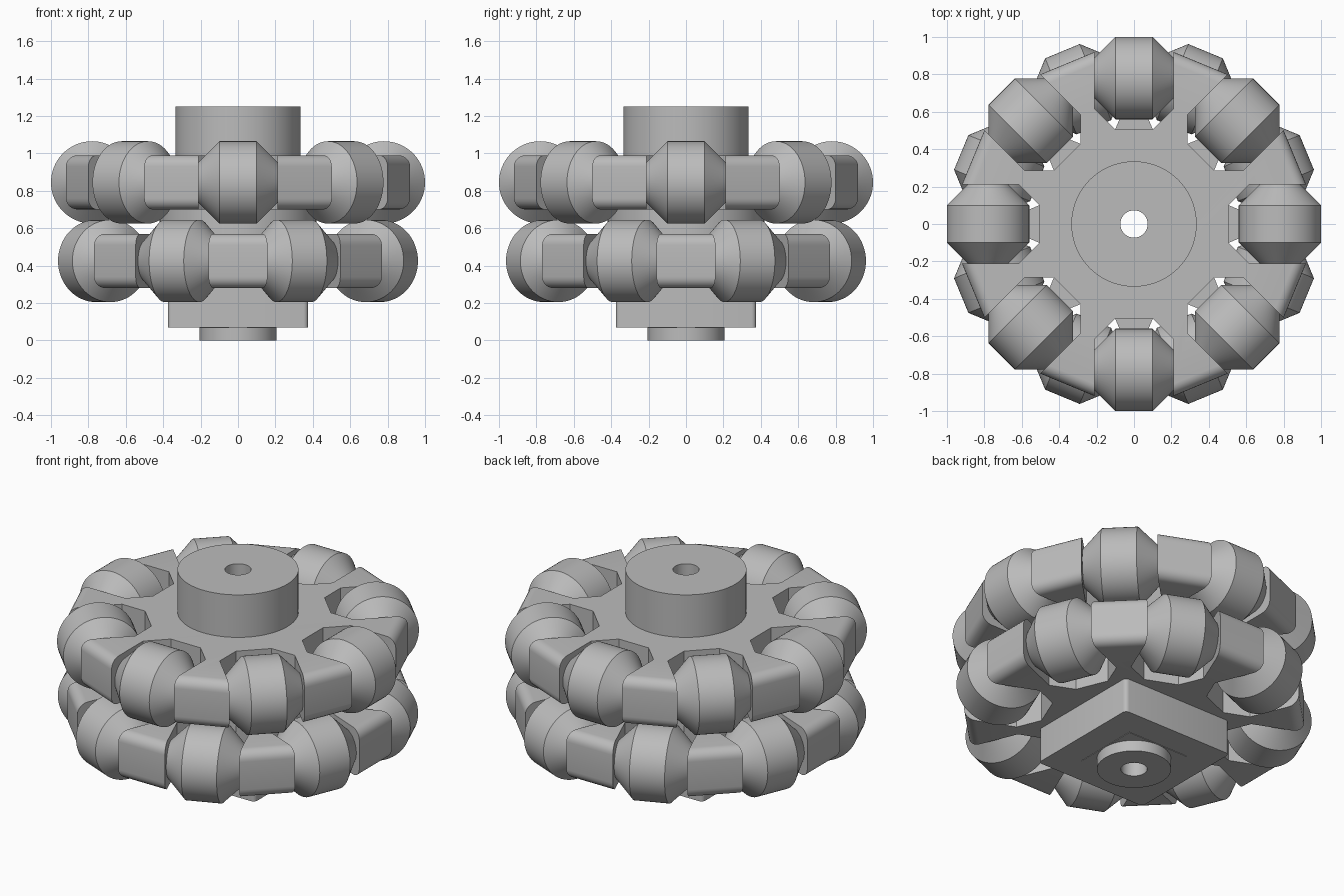
import bpy, bmesh, math
from mathutils import Matrix, Vector

old = bpy.data.objects.get("Cube")
if old:
    bpy.data.objects.remove(old, do_unlink=True)

grey = bpy.data.materials.new("plain grey")
grey.use_nodes = True
COLOUR = (0.5, 0.5, 0.5, 1)
grey.diffuse_color = COLOUR
grey.node_tree.nodes["Principled BSDF"].inputs["Base Color"].default_value = COLOUR

COUNT = 8
STEP = 2 * math.pi / COUNT


def finish(bm, name):
    bmesh.ops.recalc_face_normals(bm, faces=bm.faces)
    mesh = bpy.data.meshes.new(name)
    bm.to_mesh(mesh)
    bm.free()
    mesh.materials.append(grey)
    ob = bpy.data.objects.new(name, mesh)
    bpy.context.collection.objects.link(ob)
    return ob


def activate(ob):
    bpy.ops.object.select_all(action='DESELECT')
    ob.select_set(True)
    bpy.context.view_layer.objects.active = ob


def smooth(ob):
    activate(ob)
    bpy.ops.object.shade_smooth_by_angle(angle=math.radians(30))


def extrude_polygon(points, z0, z1):
    bm = bmesh.new()
    face = bm.faces.new([bm.verts.new((x, y, z0)) for x, y in points])
    new = bmesh.ops.extrude_face_region(bm, geom=[face])["geom"]
    bmesh.ops.translate(bm, verts=[v for v in new if isinstance(v, bmesh.types.BMVert)],
                        vec=(0, 0, z1 - z0))
    return bm


def circle(r, n=96):
    return [(r * math.cos(2 * math.pi * i / n), r * math.sin(2 * math.pi * i / n))
            for i in range(n)]


def square(h):
    return [(h, h), (-h, h), (-h, -h), (h, -h)]


# Notched hub plate with eight arms between the roller slots
SLOT = [(0.92, -0.211), (0.615, -0.211), (0.505, -0.1),
        (0.505, 0.1), (0.615, 0.211), (0.92, 0.211)]


def hub_plate(name, z, turn):
    pts = []
    for k in range(COUNT):
        rot = Matrix.Rotation(turn + k * STEP, 2)
        pts += [tuple(rot @ Vector(p)) for p in SLOT]
    bm = extrude_polygon(pts, z - 0.145, z + 0.145)
    # round the outer edges of the arms
    rim = [e for e in bm.edges
           if all(v.co.xy.length > 0.9 for v in e.verts)
           and abs(e.verts[0].co.z - e.verts[1].co.z) < 1e-4]
    bmesh.ops.bevel(bm, geom=rim, offset=0.06, segments=6, profile=0.5, affect='EDGES')
    return finish(bm, name)


# Barrel roller: short cylinder with conical ends, lying along the rim
PROFILE = [(-0.21, 0.11), (-0.1, 0.22), (0.1, 0.22), (0.21, 0.11)]


def roller(name, z, angle, n=64):
    bm = bmesh.new()
    rings = []
    for t, r in PROFILE:
        rings.append([bm.verts.new((0.78 + x, t, y)) for x, y in circle(r, n)])
    for a, b in zip(rings, rings[1:]):
        for i in range(n):
            j = (i + 1) % n
            bm.faces.new((a[i], a[j], b[j], b[i]))
    bm.faces.new(rings[0])
    bm.faces.new(rings[-1])
    bm.transform(Matrix.Translation((0, 0, z)) @ Matrix.Rotation(angle, 4, 'Z'))
    smooth(finish(bm, name))


bored = []
for row, z, turn in (("upper", 0.845, 0), ("lower", 0.425, STEP / 2)):
    bored.append(hub_plate(row + "_hub_plate", z, turn))
    for k in range(COUNT):
        roller(f"{row}_roller_{k + 1}", z, turn + k * STEP)

# Square base with slightly rounded corners
bm = extrude_polygon(square(0.375), 0.07, 0.28)
corners = [e for e in bm.edges if abs(e.verts[0].co.z - e.verts[1].co.z) > 0.1]
bmesh.ops.bevel(bm, geom=corners, offset=0.025, segments=4, profile=0.5, affect='EDGES')
bored.append(finish(bm, "square_base"))

# Round hub parts and the thin seat under the base
for name, outline, z0, z1 in (("top_boss", circle(0.335), 0.99, 1.25),
                              ("spacer", circle(0.42), 0.57, 0.70),
                              ("collar_seat", square(0.207), 0.067, 0.07),
                              ("bottom_collar", circle(0.205), 0.0, 0.067)):
    bored.append(finish(extrude_polygon(outline, z0, z1), name))

# Axle hole through the whole hub
cutter = finish(extrude_polygon(circle(0.073, 48), -0.2, 1.5), "axle_cutter")
cutter.hide_render = True
for ob in bored:
    mod = ob.modifiers.new("axle_hole", 'BOOLEAN')
    mod.operation = 'DIFFERENCE'
    mod.solver = 'EXACT'
    mod.object = cutter
    activate(ob)
    bpy.ops.object.modifier_apply(modifier=mod.name)
    smooth(ob)
bpy.data.objects.remove(cutter, do_unlink=True)
